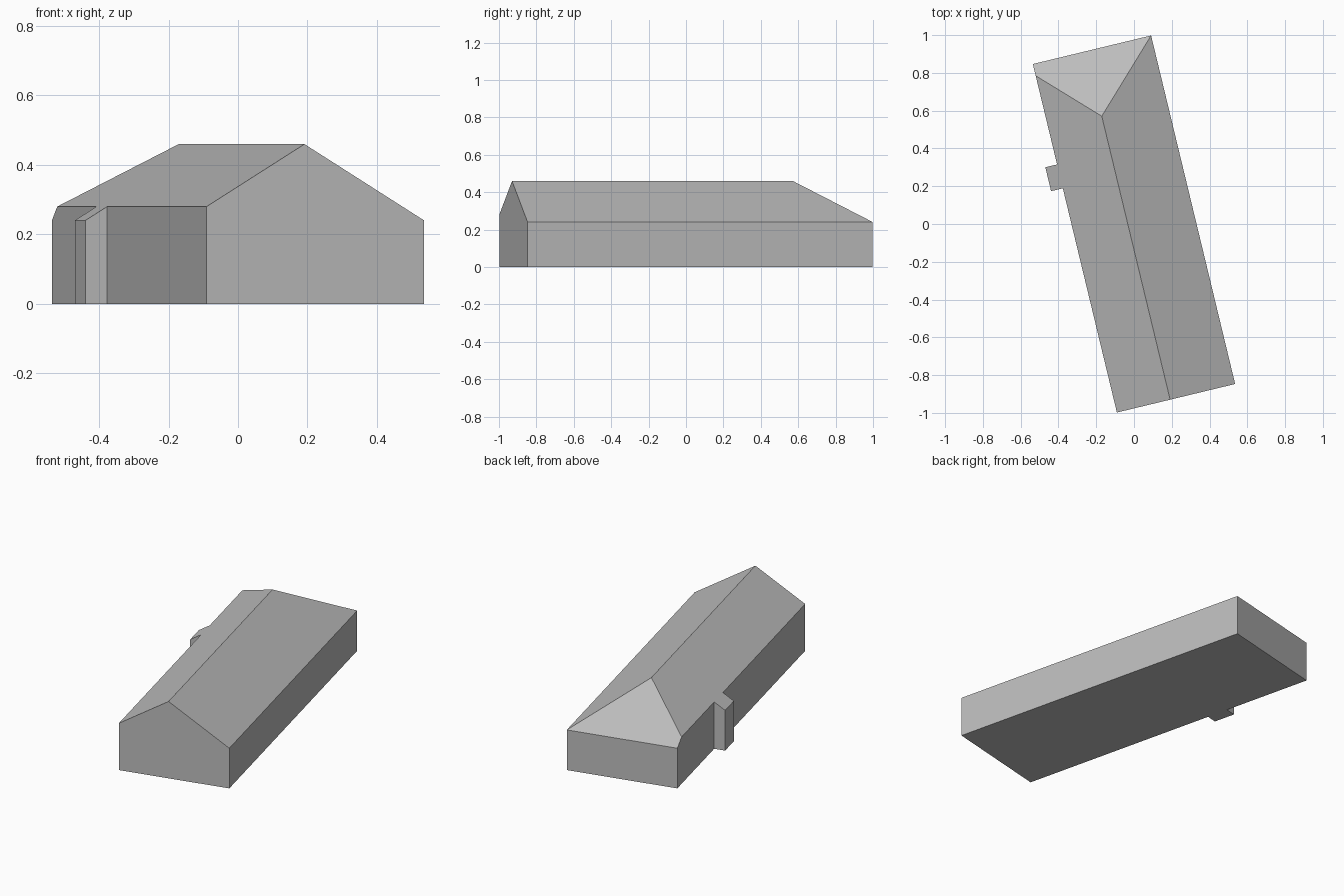
import bpy, bmesh, math
from mathutils import Matrix, Vector

cube = bpy.data.objects.get("Cube")
if cube:
    bpy.data.objects.remove(cube, do_unlink=True)

HALF_W, HALF_L = 0.322, 0.949      # footprint half sizes
RIDGE_X, RIDGE_Z, PITCH = -0.032, 0.46, 0.62
RIDGE_END = HALF_L - (HALF_W - RIDGE_X)
BAY_X, BAY_FRONT, BAY_BACK = -0.386, 0.272, 0.402

grey = bpy.data.materials.new("plain grey")
grey.use_nodes = True
colour = (0.5, 0.5, 0.5, 1)
grey.diffuse_color = colour
grey.node_tree.nodes["Principled BSDF"].inputs["Base Color"].default_value = colour

bm = bmesh.new()

# Footprint with the small side bay, raised into a tall block
outline = [(-HALF_W, -HALF_L), (HALF_W, -HALF_L), (HALF_W, HALF_L), (-HALF_W, HALF_L),
           (-HALF_W, BAY_BACK), (BAY_X, BAY_BACK), (BAY_X, BAY_FRONT), (-HALF_W, BAY_FRONT)]
base = bm.faces.new([bm.verts.new((x, y, 0)) for x, y in outline])
raised = bmesh.ops.extrude_face_region(bm, geom=[base], use_keep_orig=True)["geom"]
bmesh.ops.translate(bm, vec=(0, 0, 1), verts=[v for v in raised if isinstance(v, bmesh.types.BMVert)])
bmesh.ops.recalc_face_normals(bm, faces=bm.faces)


def cut_roof(point, normal):
    """Slice away everything above a roof plane and close the cut."""
    cut = bmesh.ops.bisect_plane(bm, geom=bm.verts[:] + bm.edges[:] + bm.faces[:], dist=1e-5,
                                 plane_co=point, plane_no=normal, clear_outer=True)["geom_cut"]
    bmesh.ops.edgenet_fill(bm, edges=[e for e in cut if isinstance(e, bmesh.types.BMEdge)])
    bmesh.ops.recalc_face_normals(bm, faces=bm.faces)


# Two long roof slopes, then the hipped back end
for side in (1, -1):
    cut_roof(Vector((RIDGE_X, 0, RIDGE_Z)), Vector((side * PITCH, 0, 1)))
cut_roof(Vector((RIDGE_X, RIDGE_END, RIDGE_Z)), Vector((0, PITCH, 1)))

# Turn the building on its plot
bm.transform(Matrix.Rotation(math.radians(13.56), 4, "Z"))

mesh = bpy.data.meshes.new("building")
bm.to_mesh(mesh)
bm.free()
mesh.materials.append(grey)
building = bpy.data.objects.new("building", mesh)
bpy.context.collection.objects.link(building)
